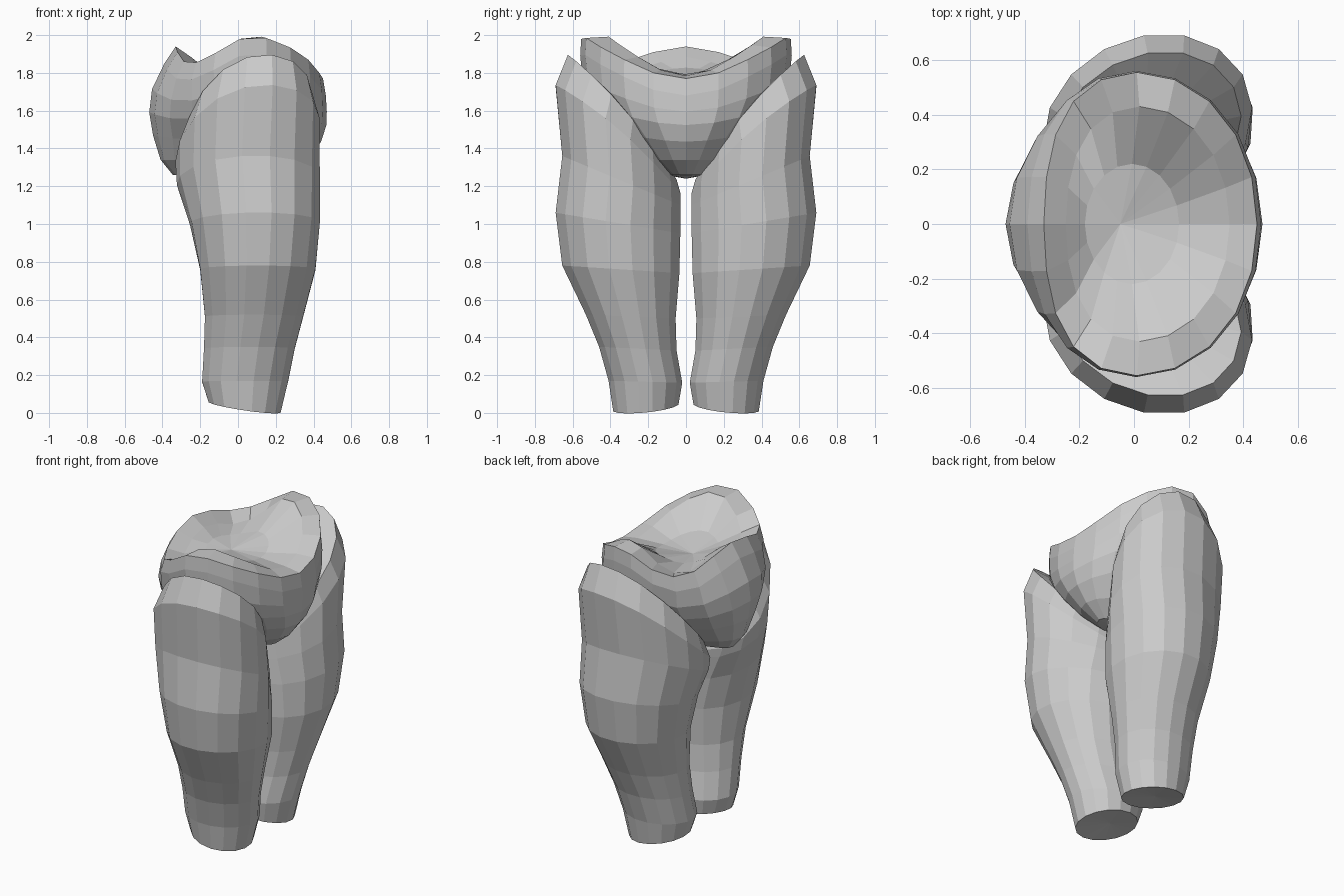
import bpy, bmesh
from math import cos, sin, pi, tau

if "Cube" in bpy.data.objects:
    bpy.data.objects.remove(bpy.data.objects["Cube"])


def loft(name, rings, start, end):
    """Skin a list of rings (lists of points) and close both ends with fans."""
    bm = bmesh.new()
    loops = [[bm.verts.new(p) for p in ring] for ring in rings]
    n = len(loops[0])
    for a, b in zip(loops, loops[1:]):
        for i in range(n):
            j = (i + 1) % n
            bm.faces.new((a[i], a[j], b[j], b[i]))
    for loop, tip in ((loops[0], start), (loops[-1], end)):
        t = bm.verts.new(tip)
        for i in range(n):
            bm.faces.new((loop[i], loop[(i + 1) % n], t))
    bmesh.ops.recalc_face_normals(bm, faces=bm.faces)
    me = bpy.data.meshes.new(name)
    bm.to_mesh(me)
    bm.free()
    ob = bpy.data.objects.new(name, me)
    bpy.context.collection.objects.link(ob)
    return ob


# Pelvis: saddle-shaped waist rim, dished top, tapering to the crotch
SIDES = 20
WAIST = [1.77, 1.80, 1.87, 1.935, 1.985, 1.98, 1.905, 1.855, 1.86, 1.91, 1.94]


def pelvis_ring(x0, x1, ry, offset=0.0, level=1.6, saddle=1.0, square=0.0, dip=0.0):
    pts = []
    for i in range(SIDES):
        a = tau * i / SIDES
        c, s = cos(a), sin(a)
        rim = WAIST[min(i, SIDES - i)] + offset
        z = level + (rim - level) * saddle - dip * (1 - c) ** 2 / 4
        x = (x0 + x1) / 2 + (x1 - x0) / 2 * c - square * s * s * (1 - c)
        pts.append((x, ry * s, z))
    return pts


pelvis_rings = [
    pelvis_ring(-0.18, 0.165, 0.22, 0, 1.80, 0.2),
    pelvis_ring(-0.25, 0.35, 0.43, 0.015, dip=0.07, square=0.03),
    pelvis_ring(-0.33, 0.45, 0.555, square=0.05),
    pelvis_ring(-0.39, 0.465, 0.56, -0.09, square=0.03),
    pelvis_ring(-0.455, 0.47, 0.545, -0.19, 1.63, 0.7, square=-0.02),
    pelvis_ring(-0.47, 0.468, 0.48, -0.27, 1.54, 0.4, square=-0.03),
    pelvis_ring(-0.45, 0.44, 0.36, -0.35, 1.44, 0.2, square=-0.03),
    pelvis_ring(-0.41, 0.37, 0.23, 0, 1.34, 0.0),
    pelvis_ring(-0.345, 0.27, 0.11, 0, 1.26, 0.0),
]
loft("pelvis", pelvis_rings, (-0.05, 0, 1.79), (-0.05, 0, 1.24))

# Thighs: x range, inner/outer y, inner/outer z (rings tilt toward the hip), skew
LEG = [
    (-0.155, 0.225, 0.04, 0.385, 0.06, 0.025, 0.0),
    (-0.19, 0.265, 0.02, 0.41, 0.16, 0.17, 0.0),
    (-0.18, 0.30, 0.05, 0.46, 0.33, 0.35, 0.0),
    (-0.175, 0.345, 0.055, 0.53, 0.50, 0.52, 0.0),
    (-0.20, 0.41, 0.035, 0.655, 0.74, 0.78, 0.0),
    (-0.25, 0.43, 0.03, 0.69, 0.95, 1.06, 0.02),
    (-0.315, 0.425, 0.03, 0.655, 1.10, 1.36, 0.04),
    (-0.32, 0.42, 0.03, 0.69, 1.16, 1.73, 0.06),
    (-0.27, 0.38, 0.05, 0.625, 1.23, 1.89, 0.06),
]


def leg_ring(k, side):
    x0, x1, y0, y1, z0, z1, skew = LEG[k]
    pts = []
    for i in range(16):
        a = tau * (i + 0.5) / 16
        c, s = cos(a) / cos(pi / 16), sin(a) / cos(pi / 16)
        z = z0 + (z1 - z0) * (s + 1) / 2
        if k == 0:                       # wavy cut end
            z -= 0.028 * c + 0.012
        if k >= 7:                       # hip crease higher at the front
            z += 0.06 * c * (1 - 0.5 * s * s)
        pts.append(((x0 + x1) / 2 + (x1 - x0) / 2 * c + skew * s,
                    side * ((y0 + y1) / 2 + (y1 - y0) / 2 * s), z))
    return pts


for label, side in (("right", -1), ("left", 1)):
    loft(label + "_thigh", [leg_ring(k, side) for k in range(len(LEG))],
         (0.01, side * 0.21, 0.05), (0.05, side * 0.32, 1.62))
